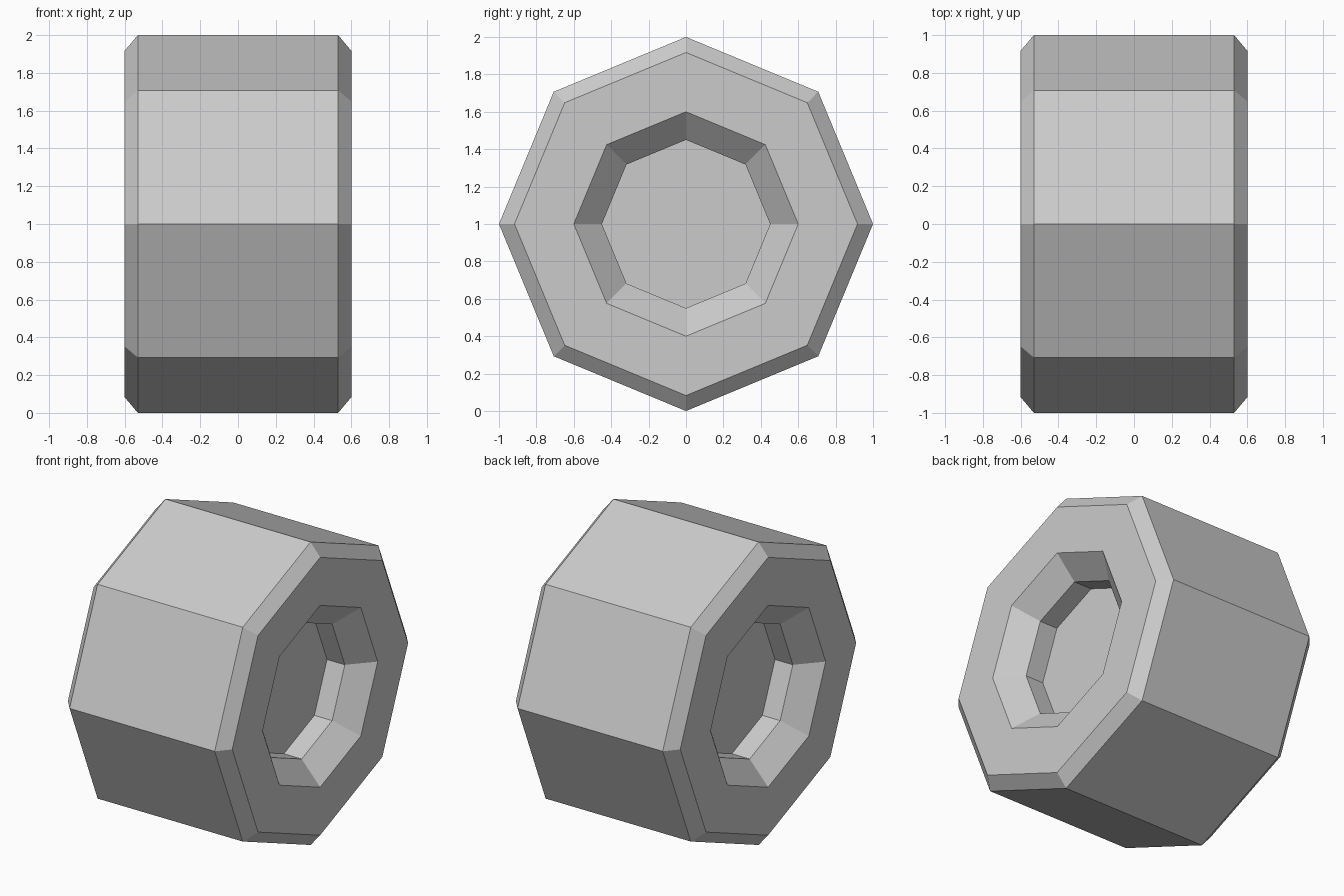
import bpy, bmesh
from math import cos, sin, pi

if "Cube" in bpy.data.objects:
    bpy.data.objects.remove(bpy.data.objects["Cube"])

SIDES = 8
# Half profile (x, radius), from the recess floor out to the tread edge
half = [(0.335, 0.45), (0.465, 0.45), (0.6, 0.6), (0.6, 0.917), (0.53, 1.0)]
# Mirror the profile to get both faces of the wheel
profile = half + [(-x, r) for x, r in reversed(half)]

bm = bmesh.new()
# Octagonal rings around the x axis
rings = [[bm.verts.new((x, r * cos(2 * pi * i / SIDES), 1 + r * sin(2 * pi * i / SIDES)))
          for i in range(SIDES)] for x, r in profile]

# Bands between rings: recess walls, side faces, chamfers and tread
for a, b in zip(rings, rings[1:]):
    for i in range(SIDES):
        j = (i + 1) % SIDES
        bm.faces.new((a[i], a[j], b[j], b[i]))

# Flat recess floors
bm.faces.new(rings[0])
bm.faces.new(rings[-1])
bmesh.ops.recalc_face_normals(bm, faces=bm.faces)

mesh = bpy.data.meshes.new("wheel")
bm.to_mesh(mesh)
bm.free()
bpy.context.collection.objects.link(bpy.data.objects.new("wheel", mesh))
